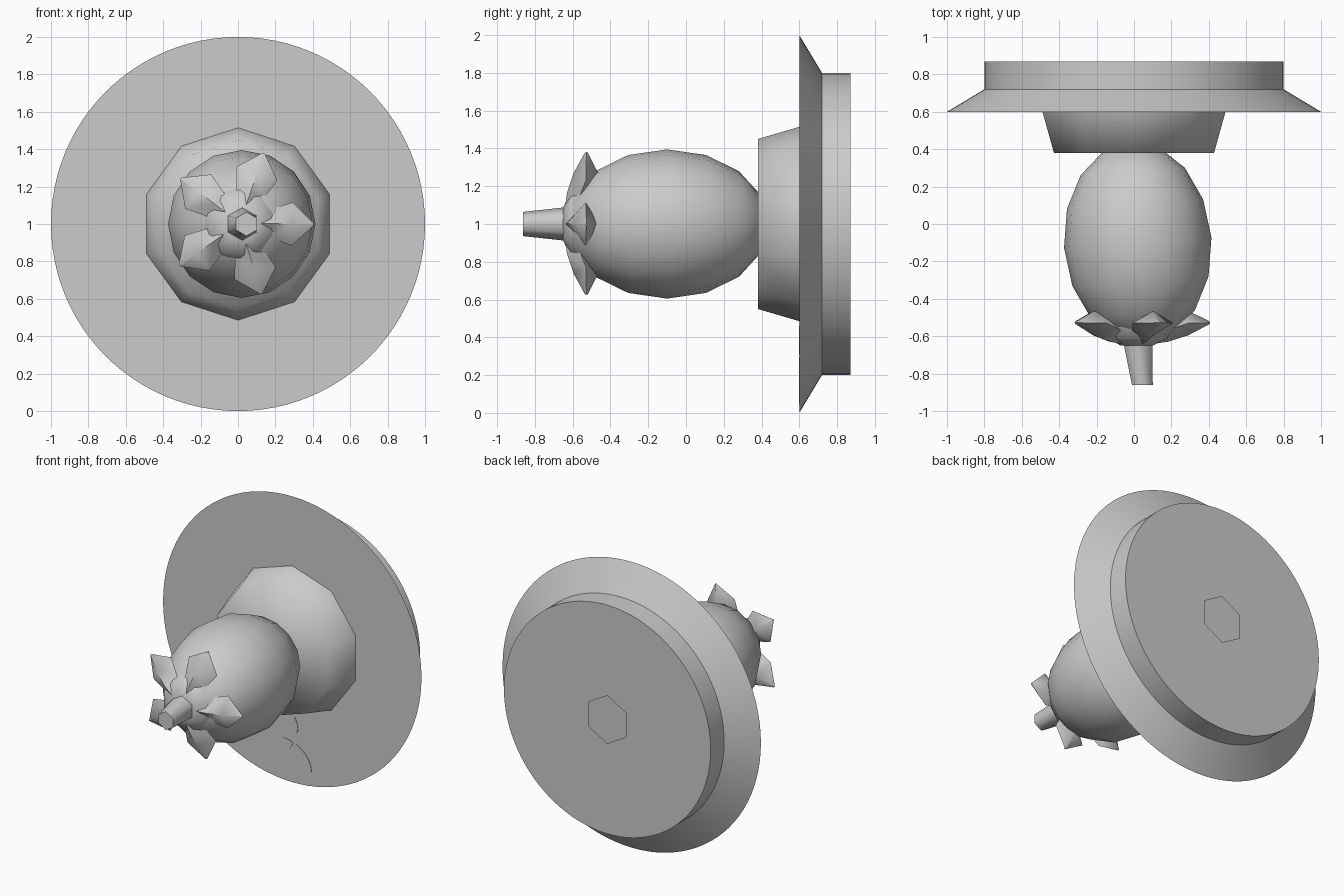
import bpy
import bmesh
from math import sin, cos, pi, radians
from mathutils import Vector, Matrix

if "Cube" in bpy.data.objects:
    bpy.data.objects.remove(bpy.data.objects["Cube"])


def finish(name, bm, angle):
    """Turn a bmesh into a named, smooth-shaded object."""
    bmesh.ops.recalc_face_normals(bm, faces=bm.faces)
    mesh = bpy.data.meshes.new(name)
    bm.to_mesh(mesh)
    bm.free()
    obj = bpy.data.objects.new(name, mesh)
    bpy.context.collection.objects.link(obj)
    bpy.ops.object.select_all(action="DESELECT")
    obj.select_set(True)
    bpy.context.view_layer.objects.active = obj
    bpy.ops.object.shade_smooth_by_angle(angle=radians(angle))
    return obj


def loft(bm, sections, cap_start=True, cap_end=True):
    """Skin closed sections that share a point count."""
    rings = [[bm.verts.new(p) for p in s] for s in sections]
    for a, b in zip(rings, rings[1:]):
        for i in range(len(a)):
            j = (i + 1) % len(a)
            bm.faces.new((a[i], a[j], b[j], b[i]))
    if cap_start:
        bm.faces.new(rings[0])
    if cap_end:
        bm.faces.new(rings[-1])


def ring(y, r, sides, x=0.0, z=1.0):
    """Polygon facing along y, with one corner at the top."""
    return [Vector((x + r * sin(2 * pi * i / sides), y,
                    z + r * cos(2 * pi * i / sides))) for i in range(sides)]


# Hollow round backplate with a hexagonal opening in the back
SIDES = 96
hexagon = []
for i in range(SIDES):
    a = 2 * pi * i / SIDES
    r = 0.145 / cos(a % (pi / 3) - pi / 6)
    hexagon.append(Vector((r * sin(a), 0.87, 1 + r * cos(a))))
bm = bmesh.new()
loft(bm, [ring(0.6, 1, SIDES), ring(0.72, 0.8, SIDES),
          ring(0.87, 0.8, SIDES), hexagon], cap_end=False)
finish("backplate", bm, 30)

# Ten-sided collar
bm = bmesh.new()
loft(bm, [ring(0.38, 0.45, 10), ring(0.602, 0.515, 10)])
finish("collar", bm, 80)

# Fruit body
bm = bmesh.new()
bmesh.ops.create_uvsphere(
    bm, u_segments=16, v_segments=8, radius=1,
    matrix=Matrix.Translation((0.02, -0.1, 1.0)) @ Matrix.Rotation(radians(4), 4, "Z")
    @ Matrix.Diagonal((0.395, 0.54, 0.395, 1)) @ Matrix.Rotation(pi / 2, 4, "X"))
finish("fruit_body", bm, 80)

# Calyx centre and stem
bm = bmesh.new()
loft(bm, [ring(-0.55, 0.2, 10, 0.015), ring(-0.61, 0.17, 10, 0.015),
          ring(-0.65, 0.09, 10, 0.015)])
finish("calyx_centre", bm, 60)
bm = bmesh.new()
loft(bm, [ring(-0.58, 0.095, 6, 0.015), ring(-0.862, 0.064, 6, 0.045)])
finish("stem", bm, 65)

# Five plump sepals: distance out, half width, front y, back y
PROFILE = [(0.06, 0.05, -0.645, -0.58), (0.17, 0.08, -0.63, -0.5),
           (0.28, 0.115, -0.595, -0.465), (0.395, 0.006, -0.535, -0.52)]
for n in range(5):
    turn = (Matrix.Translation((0.01, 0, 1.005))
            @ Matrix.Rotation(radians(72 * n + 1), 4, "Y"))
    bm = bmesh.new()
    loft(bm, [[turn @ Vector(p) for p in (
        (d, front, 0), (d, (front + back) / 2, w),
        (d, back, 0), (d, (front + back) / 2, -w))]
        for d, w, front, back in PROFILE])
    finish(f"sepal_{n + 1}", bm, 60)

# Flat leaf sprig set on the backplate: root, tip, half width
SPRIG = [((-0.02, 0.31), (0.02, 0.46), 0.045),
         ((0.01, 0.28), (-0.16, 0.21), 0.05),
         ((0.02, 0.28), (0.15, 0.05), 0.05)]
for n, (root, tip, width) in enumerate(SPRIG):
    root, tip = Vector(root), Vector(tip)
    along = tip - root
    side = Vector((-along.y, along.x)).normalized() * width
    steps = 8
    outline = [root + along * i / steps + side * sin(pi * i / steps)
               for i in range(steps + 1)]
    outline += [root + along * i / steps - side * sin(pi * i / steps)
                for i in range(steps - 1, 0, -1)]
    bm = bmesh.new()
    loft(bm, [[Vector((p.x, y, p.y)) for p in outline] for y in (0.597, 0.602)])
    finish(f"sprig_leaf_{n + 1}", bm, 30)
